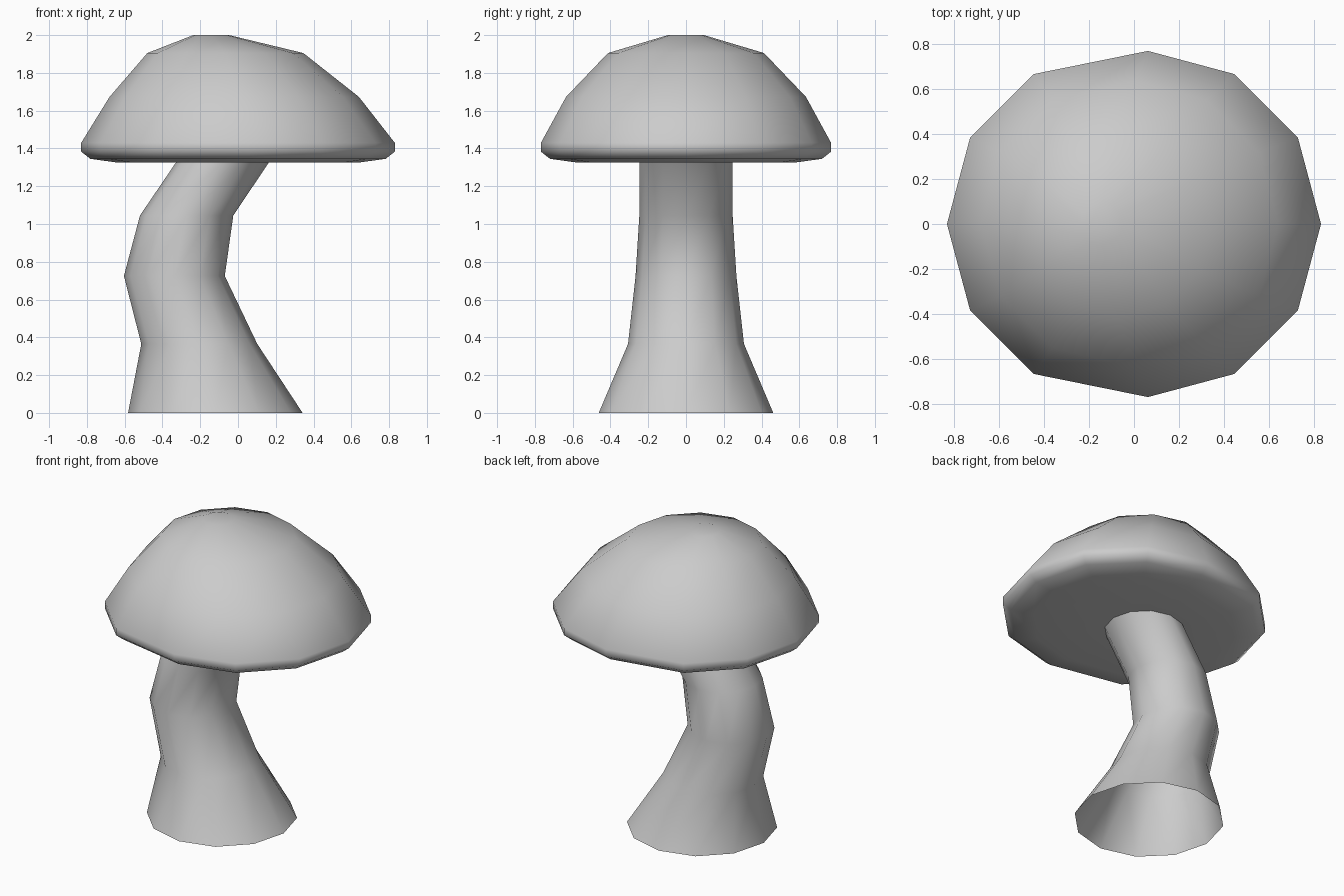
import bpy, bmesh
from math import cos, sin, pi

if "Cube" in bpy.data.objects:
    bpy.data.objects.remove(bpy.data.objects["Cube"])

SIDES = 12


def loft(name, rings, close_end=False):
    """Skin a stack of rings (z, centre x, radius, extra shift of the left half)."""
    bm = bmesh.new()
    loops = []
    for z, cx, r, shift in rings:
        loop = []
        for i in range(SIDES):
            c, s = cos(2 * pi * i / SIDES), sin(2 * pi * i / SIDES)
            x = cx + r * c - (shift if c < -0.01 else 0)
            loop.append(bm.verts.new((x, r * s, z)))
        loops.append(loop)
    for a, b in zip(loops, loops[1:]):
        for i in range(SIDES):
            j = (i + 1) % SIDES
            bm.faces.new((a[i], a[j], b[j], b[i]))
    if close_end:
        bm.faces.new(loops[-1])
    for f in bm.faces:
        f.smooth = True
    mesh = bpy.data.meshes.new(name)
    bm.to_mesh(mesh)
    bm.free()
    ob = bpy.data.objects.new(name, mesh)
    bpy.context.collection.objects.link(ob)
    return ob


# Curved stem, open at the foot
loft("stem", [
    (0.0, -0.12, 0.462, 0),
    (0.365, -0.205, 0.307, 0),
    (0.725, -0.337, 0.267, 0),
    (1.045, -0.272, 0.247, 0),
    (1.325, -0.083, 0.246, 0),
])

# Lopsided cap: underside, rounded rim, dome, flat crown
loft("cap", [
    (1.325, -0.083, 0.246, 0),
    (1.325, 0.062, 0.575, 0.124),
    (1.345, 0.062, 0.72, 0.124),
    (1.383, 0.062, 0.768, 0.124),
    (1.43, 0.062, 0.768, 0.124),
    (1.673, 0.005, 0.635, 0.05),
    (1.905, -0.067, 0.413, 0),
    (2.0, -0.142, 0.095, 0),
], close_end=True)
